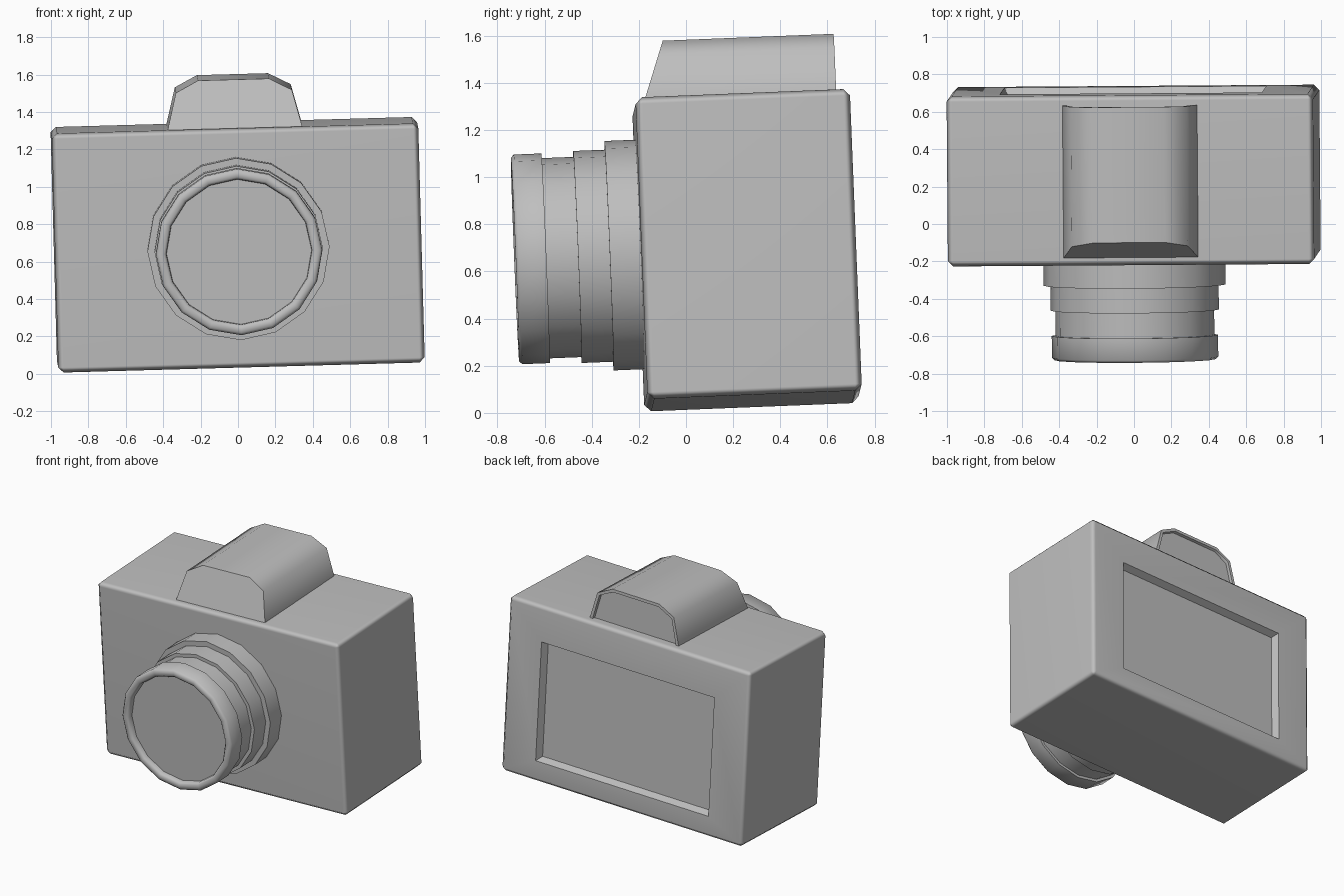
import bpy, bmesh, math
from mathutils import Matrix, Euler, Vector

old = bpy.data.objects.get("Cube")
if old:
    bpy.data.objects.remove(old, do_unlink=True)

# One grey material for every part
grey = bpy.data.materials.new("plain grey")
grey.use_nodes = True
colour = (0.52, 0.52, 0.52, 1)
grey.diffuse_color = colour
grey.node_tree.nodes["Principled BSDF"].inputs["Base Color"].default_value = colour

# The whole camera leans slightly; parts are built around the body centre
LEAN = Euler([math.radians(a) for a in (2.3, -1.6, 0.4)]).to_matrix().to_4x4()
PLACE = Matrix.Translation((-0.002, 0.259, 0.69)) @ LEAN


def finish(bm, name, angle):
    bmesh.ops.recalc_face_normals(bm, faces=bm.faces)
    mesh = bpy.data.meshes.new(name)
    bm.to_mesh(mesh)
    bm.free()
    mesh.materials.append(grey)
    ob = bpy.data.objects.new(name, mesh)
    bpy.context.collection.objects.link(ob)
    ob.matrix_world = PLACE
    bpy.ops.object.select_all(action='DESELECT')
    ob.select_set(True)
    bpy.context.view_layer.objects.active = ob
    bpy.ops.object.shade_smooth_by_angle(angle=math.radians(angle))
    return ob


def back_face(bm):
    bm.normal_update()
    flat = [f for f in bm.faces if f.normal.y > 0.99]
    return max(flat, key=lambda f: f.calc_area())


# Body: chamfered box with a sunken screen in the back
bm = bmesh.new()
bmesh.ops.create_cube(bm, size=1, matrix=Matrix.Diagonal((1.96, 0.91, 1.28, 1)))
bmesh.ops.bevel(bm, geom=bm.edges[:], offset=0.028, segments=1,
                affect='EDGES', profile=0.5)
screen = back_face(bm)
bmesh.ops.inset_individual(bm, faces=[screen], thickness=0.2)
for v in screen.verts:
    v.co.x = math.copysign(0.70, v.co.x)
    v.co.z = 0.38 if v.co.z > 0 else -0.487
bmesh.ops.inset_individual(bm, faces=[screen], thickness=0.03, depth=-0.05)
body = finish(bm, "camera_body", 65)
weighted = body.modifiers.new("even_normals", 'WEIGHTED_NORMAL')
weighted.keep_sharp = True

# Viewfinder hump: six-sided outline extruded backwards, front leaning back
half = [(0.36, 0.62), (0.36, 0.64), (0.31, 0.835), (0.19, 0.897)]
outline = half + [(-x, z) for x, z in reversed(half)]
bm = bmesh.new()
front = [bm.verts.new((x, -0.413 + 0.35 * (z - 0.64), z)) for x, z in outline]
back = [bm.verts.new((x, 0.402, z)) for x, z in outline]
bm.faces.new(front)
bm.faces.new(back)
for i in range(len(outline)):
    j = (i + 1) % len(outline)
    bm.faces.new((front[i], front[j], back[j], back[i]))
bmesh.ops.recalc_face_normals(bm, faces=bm.faces)
eyepiece = back_face(bm)
bmesh.ops.inset_individual(bm, faces=[eyepiece], thickness=0.022)
bmesh.ops.inset_individual(bm, faces=[eyepiece], thickness=0.004, depth=-0.02)
finish(bm, "viewfinder_hump", 62)

# Lens: stepped profile (radius, y) turned round the y axis, with a sunken glass
profile = [(0.487, -0.44), (0.487, -0.586), (0.45, -0.586), (0.45, -0.72),
           (0.425, -0.72), (0.425, -0.855), (0.445, -0.855), (0.445, -0.972),
           (0.432, -0.985), (0.402, -0.985), (0.39, -0.972), (0.388, -0.945)]
SIDES = 16
bm = bmesh.new()
rings = []
for r, y in profile:
    rings.append([bm.verts.new((r * math.sin(math.tau * k / SIDES), y,
                                r * math.cos(math.tau * k / SIDES)))
                  for k in range(SIDES)])
for a, b in zip(rings, rings[1:]):
    for k in range(SIDES):
        n = (k + 1) % SIDES
        bm.faces.new((a[k], a[n], b[n], b[k]))
bm.faces.new(rings[0])
bm.faces.new(rings[-1])
finish(bm, "lens_barrel", 50)
